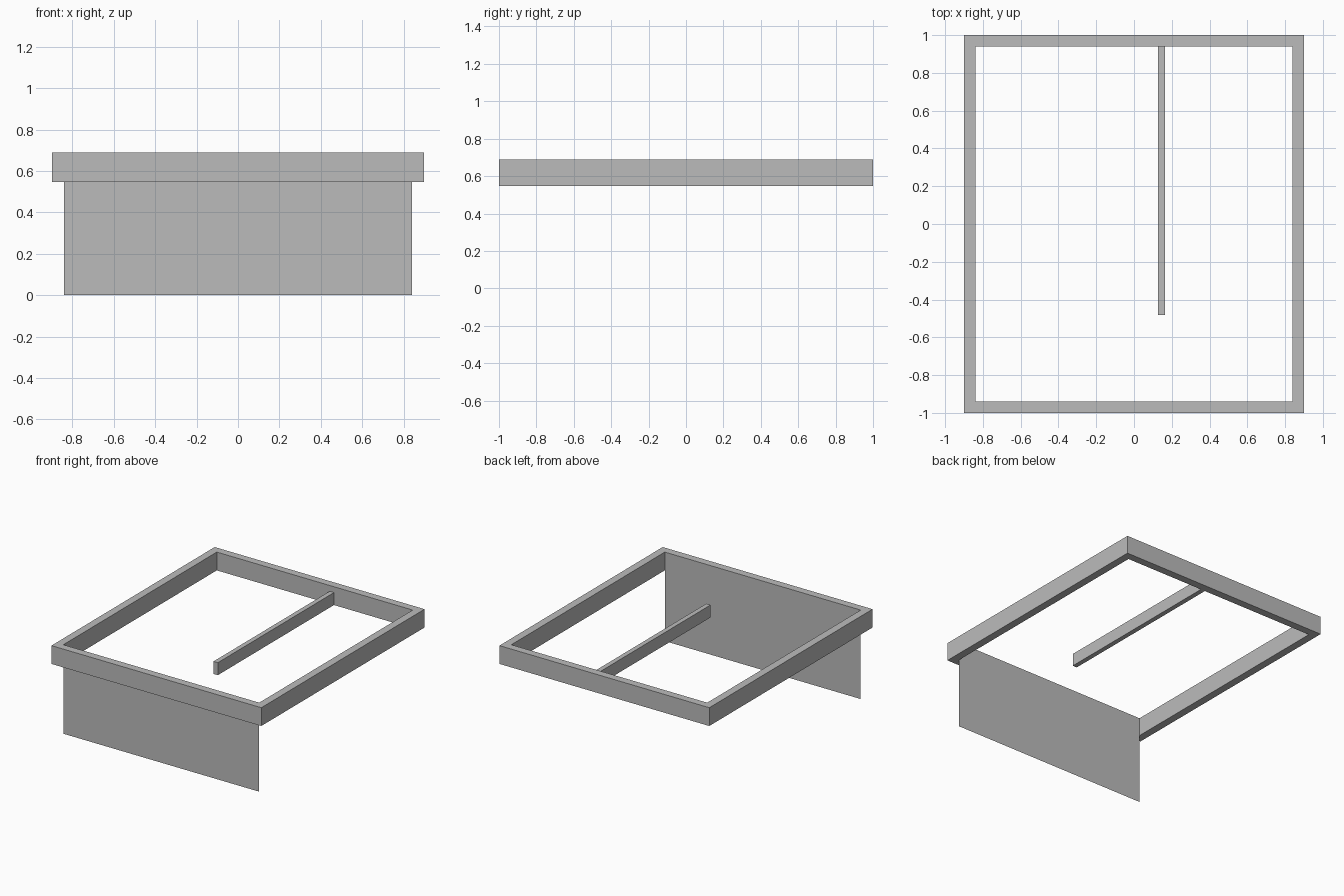
import bpy
import bmesh

if "Cube" in bpy.data.objects:
    bpy.data.objects.remove(bpy.data.objects["Cube"])

grey = bpy.data.materials.new("plain grey")
grey.diffuse_color = (0.5, 0.5, 0.5, 1.0)
grey.use_nodes = True
grey.node_tree.nodes["Principled BSDF"].inputs["Base Color"].default_value = grey.diffuse_color

HALF_X, HALF_Y, WALL = 0.90, 1.00, 0.06
Z_LOW, Z_TOP = 0.548, 0.69


def finish(name, bm):
    mesh = bpy.data.meshes.new(name)
    bm.to_mesh(mesh)
    bm.free()
    mesh.materials.append(grey)
    obj = bpy.data.objects.new(name, mesh)
    bpy.context.collection.objects.link(obj)
    return obj


def rectangle(bm, hx, hy, z):
    return [bm.verts.new((sx * hx, sy * hy, z))
            for sx, sy in ((-1, -1), (1, -1), (1, 1), (-1, 1))]


# Rectangular top frame: four loops bridged around a rectangular section
bm = bmesh.new()
inner_x, inner_y = HALF_X - WALL, HALF_Y - WALL
loops = [rectangle(bm, HALF_X, HALF_Y, Z_LOW),
         rectangle(bm, HALF_X, HALF_Y, Z_TOP),
         rectangle(bm, inner_x, inner_y, Z_TOP),
         rectangle(bm, inner_x, inner_y, Z_LOW)]
for i in range(4):
    a, b = loops[i], loops[(i + 1) % 4]
    for j in range(4):
        k = (j + 1) % 4
        bm.faces.new((a[j], a[k], b[k], b[j]))
bmesh.ops.recalc_face_normals(bm, faces=bm.faces)
finish("top_frame", bm)

# Thin front panel hanging from the inner edge of the frame
bm = bmesh.new()
bm.faces.new([bm.verts.new((x, -inner_y, z))
              for x, z in ((-inner_x, 0), (inner_x, 0),
                           (inner_x, Z_LOW), (-inner_x, Z_LOW))])
finish("front_panel", bm)

# Narrow bar running forward from the back of the frame
x0, x1, y0, y1, z0, z1 = 0.128, 0.165, -0.483, inner_y, Z_LOW, 0.645
bm = bmesh.new()
bmesh.ops.create_cube(bm, size=1)
for v in bm.verts:
    v.co = (x1 if v.co.x > 0 else x0,
            y1 if v.co.y > 0 else y0,
            z1 if v.co.z > 0 else z0)
finish("centre_bar", bm)
